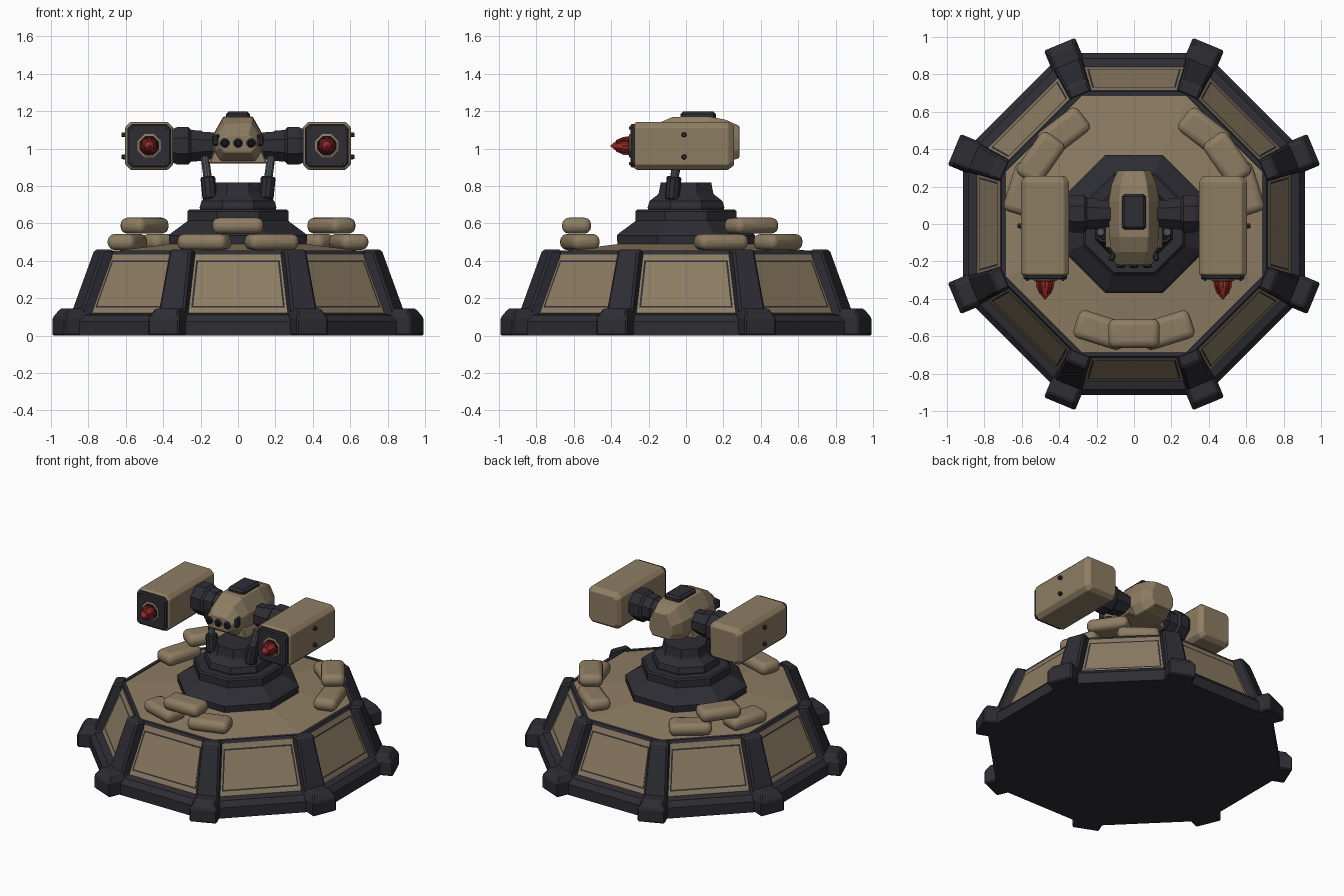
import bpy, bmesh, math
from mathutils import Matrix, Vector

if "Cube" in bpy.data.objects:
    bpy.data.objects.remove(bpy.data.objects["Cube"])


def material(name, rgb):
    m = bpy.data.materials.new(name)
    m.diffuse_color = (*rgb, 1)
    m.use_nodes = True
    m.node_tree.nodes["Principled BSDF"].inputs["Base Color"].default_value = m.diffuse_color
    return m


TAN = material("tan_armour", (0.27, 0.205, 0.125))
DARK = material("dark_metal", (0.026, 0.026, 0.034))
RED = material("red_warhead", (0.32, 0.022, 0.022))
GREY = material("grey_steel", (0.075, 0.08, 0.09))
BLACK = material("black_lens", (0.008, 0.008, 0.011))
OCT = 1 / math.cos(math.pi / 8)


def finish(bm, name, mat, matrix=Matrix(), bevel=0, segs=1, smooth=False):
    bmesh.ops.recalc_face_normals(bm, faces=bm.faces)
    me = bpy.data.meshes.new(name)
    bm.to_mesh(me)
    bm.free()
    me.materials.append(mat)
    ob = bpy.data.objects.new(name, me)
    bpy.context.collection.objects.link(ob)
    ob.matrix_world = matrix
    if bevel:
        b = ob.modifiers.new("bevel", 'BEVEL')
        b.width, b.segments = bevel, segs
    if smooth:
        bpy.ops.object.select_all(action='DESELECT')
        ob.select_set(True)
        bpy.context.view_layer.objects.active = ob
        bpy.ops.object.shade_smooth_by_angle(angle=math.radians(40))
    return ob


def loft(name, rings, mat, matrix=Matrix(), **kw):
    """Skin a list of equal-length point rings and cap both ends."""
    bm = bmesh.new()
    vs = [[bm.verts.new(p) for p in r] for r in rings]
    n = len(rings[0])
    for a, b in zip(vs, vs[1:]):
        for i in range(n):
            bm.faces.new((a[i], a[(i + 1) % n], b[(i + 1) % n], b[i]))
    bm.faces.new(vs[0])
    bm.faces.new(vs[-1])
    return finish(bm, name, mat, matrix, **kw)


def turned(name, profile, mat, matrix=Matrix(), n=8, **kw):
    """Polygonal turning; profile is (apothem, height)."""
    k = 1 / math.cos(math.pi / n)
    rings = [[(r * k * math.cos(math.tau * (i + .5) / n),
               r * k * math.sin(math.tau * (i + .5) / n), z)
              for i in range(n)] for r, z in profile]
    return loft(name, rings, mat, matrix, **kw)


def box(name, size, mat, matrix=Matrix(), **kw):
    x, y, z = (s / 2 for s in size)
    return loft(name, [[(-x, -y, h), (x, -y, h), (x, y, h), (-x, y, h)] for h in (-z, z)],
                mat, matrix, **kw)


def rod(name, p, q, r, mat, n=10):
    d = Vector(q) - Vector(p)
    m = Matrix.Translation(p) @ d.to_track_quat('Z', 'Y').to_matrix().to_4x4()
    return turned(name, [(r * .85, 0), (r, r * .2), (r, d.length - r * .2), (r * .85, d.length)], mat, m, n)


def move(x, y, z):
    return Matrix.Translation((x, y, z))


def spin(deg, axis='Z'):
    return Matrix.Rotation(math.radians(deg), 4, axis)


# Octagonal base and shallow deck
turned("base_body", [(.915, 0), (.915, .075), (.885, .11), (.84, .12), (.715, .44),
                     (.708, .455), (.685, .455), (.68, .44)], DARK)
turned("deck", [(.69, .43), (.686, .45), (.36, .49), (.2, .5)], TAN)

# Armour panels, corner ribs and feet
for i in range(8):
    bm = bmesh.new()
    f = bm.faces.new([bm.verts.new(p) for p in (
        (.84, -.285, .12), (.84, .285, .12), (.717, .255, .435), (.717, -.255, .435))])
    for t, d in ((.006, .01), (.047, 0), (.007, -.008), (.007, .008)):
        bmesh.ops.inset_individual(bm, faces=[f], thickness=t, depth=d)
    finish(bm, "side_panel", TAN, spin(45 * i))

    turn = spin(45 * i + 22.5)
    loft("corner_rib", [
        [(.80, -.08, .06), (.945, -.08, .06), (.945, .08, .06), (.80, .08, .06)],
        [(.78, -.075, .14), (.93, -.075, .14), (.93, .075, .14), (.78, .075, .14)],
        [(.74, -.062, .46), (.81, -.062, .46), (.81, .062, .46), (.74, .062, .46)]],
        DARK, turn, bevel=.012)
    loft("corner_foot", [
        [(.80, -.09, 0), (1.04, -.09, 0), (1.04, .09, 0), (.80, .09, 0)],
        [(.80, -.09, .095), (1.04, -.09, .095), (1.04, .09, .095), (.80, .09, .095)],
        [(.80, -.065, .145), (1.005, -.065, .145), (1.005, .065, .145), (.80, .065, .145)]],
        DARK, turn, bevel=.008)

# Sandbag stacks: two on the deck and one across the top
for ang, r in ((-90, .585), (35, .61), (145, .61)):
    for da, dr, z in ((0, 0, .588), (-17.5, .01, .501), (17.5, .01, .501)):
        m = spin(ang + da) @ move(r + dr, 0, z)
        box("sandbag", (.155, .275, .085), TAN, m, bevel=.036, segs=3, smooth=True)

# Pedestal and turret neck
turned("pedestal", [(.365, .47), (.37, .535), (.355, .55), (.28, .605), (.27, .615),
                    (.27, .665), (.26, .675), (.2, .675)], DARK)
turned("neck", [(.2, .67), (.205, .685), (.195, .72), (.15, .755), (.145, .765), (.135, .82)], DARK)


# Turret head
def head_ring(y, w, z0, z1):
    h = z1 - z0
    half = [(.75 * w, z0), (w, z0 + .25 * h), (w, z0 + .6 * h), (.58 * w, z1)]
    return [(x, y, z) for x, z in half] + [(-x, y, z) for x, z in reversed(half)]


loft("head_shell", [head_ring(*s) for s in (
    (-.22, .095, .98, 1.075), (-.15, .122, .94, 1.135), (-.07, .132, .92, 1.17),
    (.12, .135, .92, 1.172), (.21, .12, .925, 1.155), (.285, .088, .95, 1.122))], TAN, bevel=.005)
loft("head_cradle", [[(-w, -.13, z), (w, -.13, z), (w, .13, z), (-w, .13, z)]
                     for w, z in ((.155, .92), (.13, .985))], TAN, bevel=.006)
box("roof_hatch", (.13, .19, .06), DARK, move(0, .065, 1.168), bevel=.014)
for x in (-.07, 0, .07):
    turned("lens_rim", [(.026, 0), (.026, .012), (.02, .016)], DARK,
           move(x, -.215, 1.03) @ spin(90, 'X'), 12)
    turned("lens", [(.018, 0), (.014, .004)], BLACK, move(x, -.231, 1.03) @ spin(90, 'X'), 12)

# Parts repeated on the left and right
for s in (-1, 1):
    box("cheek_sensor", (.03, .07, .06), DARK, move(s * .113, -.165, 1.045) @ spin(s * 20), bevel=.008)

    # Tilt piston
    rod("piston_sleeve", (s * .15, -.075, .73), (s * .162, -.063, .85), .038, DARK)
    rod("piston_rod", (s * .16, -.065, .83), (s * .178, -.042, .96), .022, GREY)

    # Shoulder arm
    turned("shoulder_arm", [(.07, .1), (.075, .19), (.08, .19), (.085, .25), (.09, .255),
                            (.1, .265), (.1, .325), (.09, .35)], DARK,
           move(0, .055, 1.015) @ spin(90 * s, 'Y'))

    # Launcher box with chamfered edges
    cx, cz = s * .475, 1.015

    def pod_ring(y, h, c):
        k = h - c
        return [(a, y, b) for a, b in ((-k, -h), (k, -h), (h, -k), (h, k),
                                       (k, h), (-k, h), (-h, k), (-h, -k))]

    pod = move(cx, 0, cz)
    loft("launcher_box", [pod_ring(-.277, .118, .025), pod_ring(-.265, .128, .028),
                          pod_ring(.225, .128, .028), pod_ring(.256, .105, .02)],
         TAN, pod, bevel=.004)
    loft("launcher_face", [pod_ring(-.27, .116, .022), pod_ring(-.29, .116, .022),
                           pod_ring(-.298, .108, .02)], DARK, pod)
    front = pod @ spin(90, 'X')
    for x in (-.095, .095):
        for z in (-.095, .095):
            turned("face_bolt", [(.008, .295), (.006, .304)], GREY, front @ move(x, z, 0), 6)
    turned("tube_ring", [(.062, .29), (.062, .302), (.055, .306)], TAN, front)
    turned("tube_mouth", [(.052, .3), (.052, .308)], BLACK, front)

    # Warhead with small ridges
    turned("warhead", [(.036, .30), (.04, .325), (.036, .345), (.022, .38), (.002, .404)], RED, front)
    for i in range(4):
        loft("warhead_ridge", [[(-a, -.005, z), (a, -.005, z), (a, .005, z), (-a, .005, z)]
                               for a, z in ((.05, .30), (.048, .335), (.03, .375))],
             RED, front @ spin(45 * i))

    # Outer side bolts
    for z in (.956, 1.074):
        turned("side_bolt", [(.013, .12), (.013, .14), (.01, .148)], DARK,
               move(cx, -.01, z) @ spin(90 * s, 'Y'), 8)
